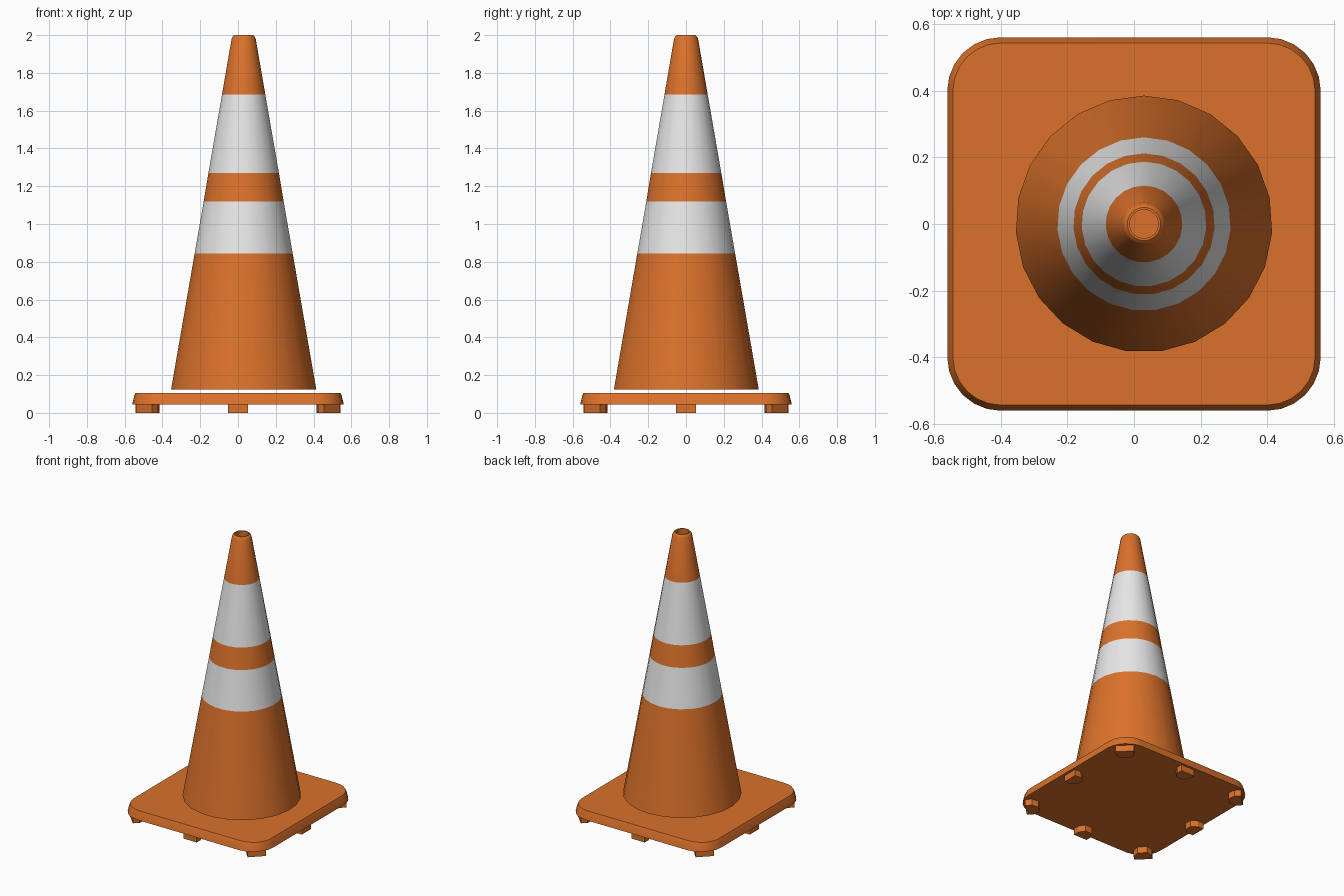
import bpy, bmesh
from math import sin, cos, pi, radians
from mathutils import Matrix, Vector

if "Cube" in bpy.data.objects:
    bpy.data.objects.remove(bpy.data.objects["Cube"])


def make_material(name, rgb):
    mat = bpy.data.materials.new(name)
    mat.use_nodes = True
    mat.diffuse_color = (*rgb, 1)
    mat.node_tree.nodes["Principled BSDF"].inputs["Base Color"].default_value = (*rgb, 1)
    return mat


orange = make_material("safety orange", (0.71, 0.166, 0.024))
white = make_material("reflective white", (0.8, 0.8, 0.8))


def finish(name, bm, materials, smooth=True):
    bmesh.ops.recalc_face_normals(bm, faces=bm.faces)
    mesh = bpy.data.meshes.new(name)
    bm.to_mesh(mesh)
    bm.free()
    obj = bpy.data.objects.new(name, mesh)
    bpy.context.collection.objects.link(obj)
    for mat in materials:
        mesh.materials.append(mat)
    if smooth:
        bpy.ops.object.select_all(action="DESELECT")
        bpy.context.view_layer.objects.active = obj
        obj.select_set(True)
        bpy.ops.object.shade_smooth_by_angle(angle=radians(30))
    return obj


def bridge(bm, lower, upper):
    n = len(lower)
    return [bm.faces.new((lower[i], lower[(i + 1) % n], upper[(i + 1) % n], upper[i]))
            for i in range(n)]


# Hollow cone: radius, height and the colour of the band above each ring
SIDES = 23
CONE_X = 0.03
profile = [(0.385, 0.125, 0), (0.26, 0.845, 1), (0.212, 1.12, 0), (0.187, 1.27, 1),
           (0.115, 1.685, 0), (0.064, 1.98, 0), (0.058, 1.993, 0), (0.05, 2.0, 0),
           (0.043, 2.0, 0), (0.043, 1.95, 0), (0.365, 0.125, 0)]
bm = bmesh.new()
rings = []
for r, z, _ in profile:
    angles = [pi / 2 + 2 * pi * i / SIDES for i in range(SIDES)]
    rings.append([bm.verts.new((CONE_X + r * cos(a), r * sin(a), z)) for a in angles])
for k, (_, _, colour) in enumerate(profile):
    for face in bridge(bm, rings[k], rings[(k + 1) % len(rings)]):
        face.material_index = colour
finish("cone", bm, [orange, white])


# Rounded square base with tapered rim
def rounded_square(bm, half, radius, z, steps=6):
    verts = []
    for corner in range(4):
        mid = Matrix.Rotation(corner * pi / 2, 3, "Z") @ Vector((half - radius, half - radius, 0))
        for s in range(steps + 1):
            a = (corner + s / steps) * pi / 2
            verts.append(bm.verts.new((mid.x + radius * cos(a), mid.y + radius * sin(a), z)))
    return verts


bm = bmesh.new()
layers = [rounded_square(bm, h, r, z) for h, r, z in
          ((0.56, 0.16, 0.045), (0.549, 0.149, 0.092), (0.543, 0.143, 0.105))]
for low, high in zip(layers, layers[1:]):
    bridge(bm, low, high)
bm.faces.new(layers[0])
bm.faces.new(layers[-1])
finish("base", bm, [orange])


# Feet: flat on the outside, narrowing inwards
def add_foot(name, reach, half_width, angle):
    bm = bmesh.new()
    outline = [(0, -1), (0, 1), (-0.045, 1), (-0.085, 0.5), (-0.085, -0.5), (-0.045, -1)]
    turn = Matrix.Rotation(angle, 3, "Z")
    low, high = [[bm.verts.new(turn @ Vector((reach + u, t * half_width, z)))
                  for u, t in outline] for z in (0, 0.046)]
    bridge(bm, low, high)
    bm.faces.new(low)
    bm.faces.new(high)
    finish(name, bm, [orange], smooth=False)


sides = ("left", "back", "right", "front")
corners = ("back_left", "back_right", "front_right", "front_left")
for i in range(4):
    add_foot(sides[i] + "_foot", 0.543, 0.053, i * pi / 2)
    add_foot(corners[i] + "_foot", 0.704, 0.06, i * pi / 2 + pi / 4)
